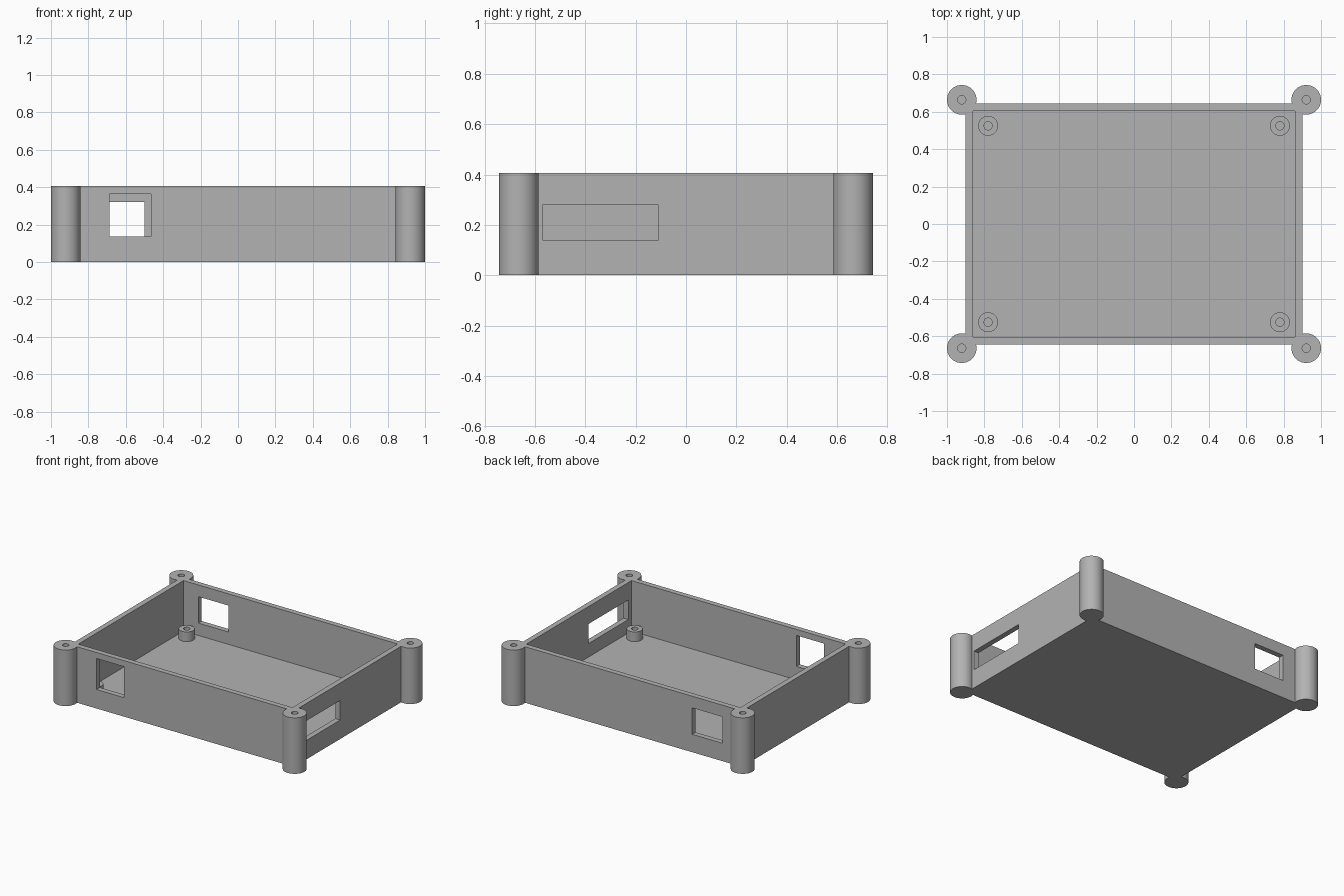
import bpy

cube = bpy.data.objects.get("Cube")
if cube:
    bpy.data.objects.remove(cube, do_unlink=True)

GREY = (0.45, 0.45, 0.45, 1)
grey = bpy.data.materials.new("plain grey")
grey.use_nodes = True
grey.diffuse_color = GREY
grey.node_tree.nodes["Principled BSDF"].inputs["Base Color"].default_value = GREY

HEIGHT, FLOOR = 0.407, 0.04
OUT_X, OUT_Y, WALL = 0.90, 0.643, 0.039
SIGNS = [(sx, sy) for sx in (-1, 1) for sy in (-1, 1)]


def finish(name):
    obj = bpy.context.object
    obj.name = name
    obj.data.materials.append(grey)
    return obj


def box(name, x, y, z):
    """Box from (low, high) ranges."""
    bpy.ops.mesh.primitive_cube_add(size=1, location=[sum(r) / 2 for r in (x, y, z)])
    obj = finish(name)
    obj.scale = [r[1] - r[0] for r in (x, y, z)]
    bpy.ops.object.transform_apply(location=False, rotation=False)
    return obj


def cylinder(name, x, y, z, radius):
    bpy.ops.mesh.primitive_cylinder_add(vertices=64, radius=radius, depth=z[1] - z[0],
                                        location=(x, y, sum(z) / 2))
    return finish(name)


def combine(target, tool, operation):
    """Apply a boolean and remove the tool."""
    mod = target.modifiers.new("boolean", "BOOLEAN")
    mod.operation, mod.solver, mod.object = operation, "EXACT", tool
    bpy.context.view_layer.objects.active = target
    bpy.ops.object.modifier_apply(modifier=mod.name)
    bpy.data.objects.remove(tool, do_unlink=True)


# Outer shell with round corner posts
tray = box("case_tray", (-OUT_X, OUT_X), (-OUT_Y, OUT_Y), (0, HEIGHT))
for sx, sy in SIGNS:
    post = cylinder("corner_post", sx * 0.921, sy * 0.664, (0, HEIGHT), 0.079)
    combine(tray, post, "UNION")

# Hollow inside
in_x, in_y = OUT_X - WALL, OUT_Y - WALL
combine(tray, box("cavity", (-in_x, in_x), (-in_y, in_y), (FLOOR, 0.6)), "DIFFERENCE")

# Standoffs on the floor, then blind screw holes in standoffs and posts
for sx, sy in SIGNS:
    standoff = cylinder("standoff", sx * 0.78, sy * 0.525, (FLOOR - 0.02, 0.11), 0.053)
    combine(tray, standoff, "UNION")
for sx, sy in SIGNS:
    for x, y in ((0.78, 0.525), (0.921, 0.664)):
        hole = cylinder("screw_hole", sx * x, sy * y, (FLOOR, 0.6), 0.022)
        combine(tray, hole, "DIFFERENCE")

# Port openings: front, back and right-hand end wall
for x, y, z in (((-0.687, -0.465), (-0.75, -0.55), (0.138, 0.363)),
                ((-0.742, -0.5), (0.55, 0.75), (0.13, 0.322)),
                ((0.8, 0.96), (-0.568, -0.112), (0.138, 0.28))):
    combine(tray, box("port_cutter", x, y, z), "DIFFERENCE")

bpy.ops.object.select_all(action="DESELECT")
tray.select_set(True)
bpy.context.view_layer.objects.active = tray
bpy.ops.object.shade_smooth_by_angle(angle=0.6)
